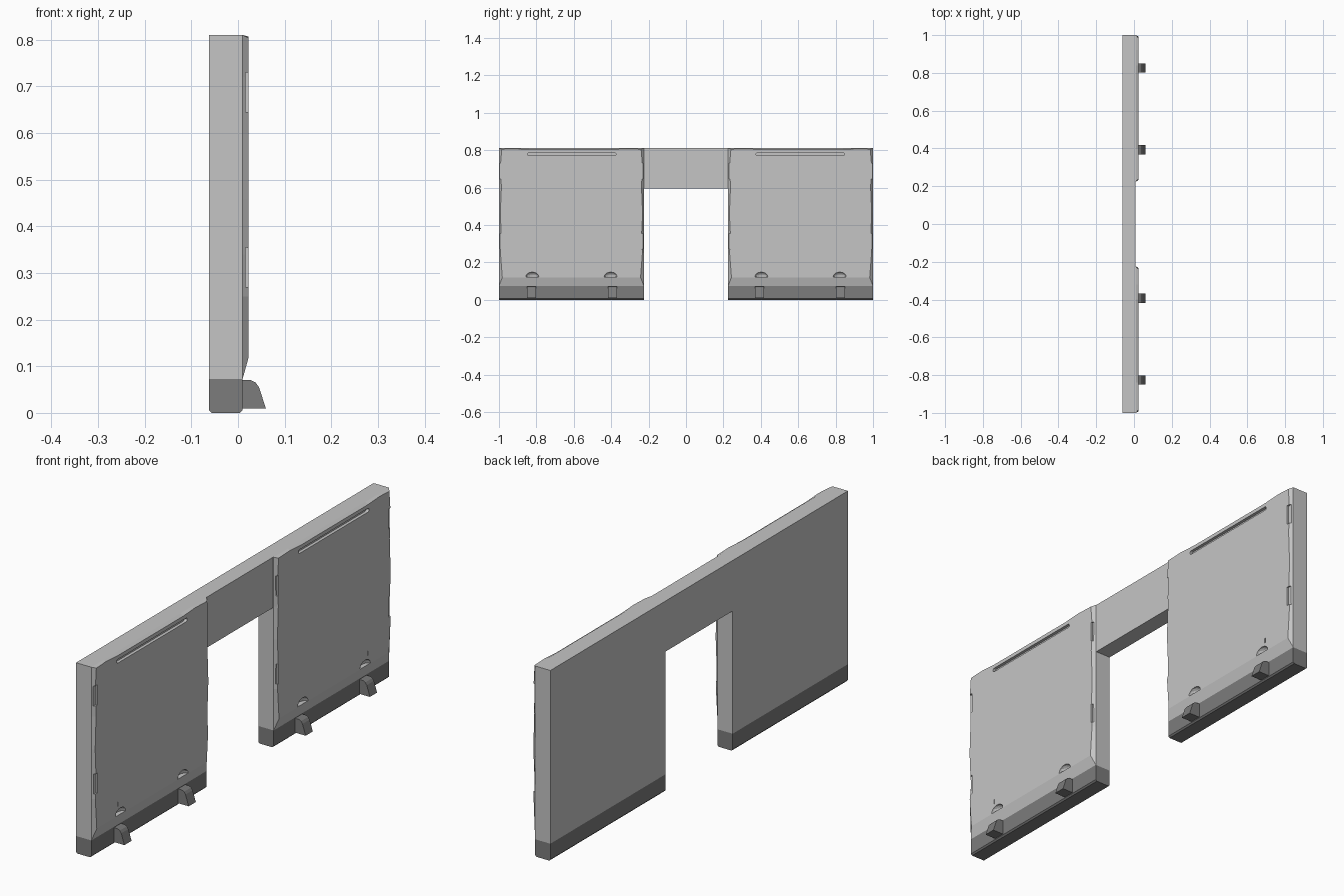
import bpy, bmesh, math
from mathutils import Matrix, Vector

cube = bpy.data.objects.get("Cube")
if cube:
    bpy.data.objects.remove(cube, do_unlink=True)


def material(name, value):
    m = bpy.data.materials.new(name)
    m.use_nodes = True
    colour = (value, value, value, 1)
    m.diffuse_color = colour
    m.node_tree.nodes["Principled BSDF"].inputs["Base Color"].default_value = colour
    return m


light = material("light grey", 0.56)
dark = material("dark grey", 0.2)

BACK, STEP, FACE = -0.062, 0.01, 0.023
INNER, OUTER = 0.225, 1.0
BASE_TOP, TOP = 0.073, 0.81


def make(name, bm, mat):
    bmesh.ops.recalc_face_normals(bm, faces=bm.faces)
    mesh = bpy.data.meshes.new(name)
    bm.to_mesh(mesh)
    bm.free()
    obj = bpy.data.objects.new(name, mesh)
    bpy.context.collection.objects.link(obj)
    mesh.materials.append(mat)
    return obj


def add_box(bm, x, y, z):
    size = Vector((x[1] - x[0], abs(y[1] - y[0]), z[1] - z[0]))
    mid = Vector((sum(x) / 2, sum(y) / 2, sum(z) / 2))
    bmesh.ops.create_cube(bm, size=1, matrix=Matrix.Translation(mid) @ Matrix.Diagonal(size).to_4x4())


def loft(rings):
    """Solid through closed rings of equal length."""
    bm = bmesh.new()
    loops = [[bm.verts.new(p) for p in ring] for ring in rings]
    n = len(loops[0])
    for a, b in zip(loops, loops[1:]):
        for i in range(n):
            j = (i + 1) % n
            bm.faces.new((a[i], a[j], b[j], b[i]))
    bm.faces.new(loops[0][::-1])
    bm.faces.new(loops[-1])
    return bm


def extrude_profile(profile, y0, y1):
    return loft([[(x, y, z) for x, z in profile] for y in (y0, y1)])


def panel(side):
    # Outline position paired with its worn, inset front edge
    edge = [(0.25, 0.008), (0.34, 0.013), (0.46, 0.007), (0.6, 0.013), (0.72, 0.008)]
    rim = [(0.32, 0.003), (0.4, 0.008), (0.84, 0.008), (0.92, 0.003)]
    pairs = [((INNER, BASE_TOP), (INNER + 0.018, 0.12)), ((OUTER, BASE_TOP), (OUTER - 0.018, 0.12))]
    pairs += [((OUTER, z), (OUTER - d, z)) for z, d in edge]
    pairs += [((OUTER, TOP), (OUTER - 0.015, TOP - 0.006))]
    pairs += [((y, TOP), (y, TOP - d)) for y, d in reversed(rim)]
    pairs += [((INNER, TOP), (INNER + 0.015, TOP - 0.006))]
    pairs += [((INNER, z), (INNER + d, z)) for z, d in reversed(edge)]
    rings = [[(x, side * p[k][0], p[k][1]) for p in pairs]
             for x, k in ((BACK, 0), (STEP, 0), (FACE, 1))]
    return make("wall_panel", loft(rings), light)


def panel_cutters(side):
    bm = bmesh.new()
    # Long slot near the top
    ring = []
    for centre, start in ((0.84, -90), (0.382, 90)):
        for k in range(7):
            a = math.radians(start + k * 30)
            ring.append((side * (centre + 0.008 * math.cos(a)), 0.778 + 0.008 * math.sin(a)))
    slot = loft([[(x, y, z) for y, z in ring] for x in (0.01, 0.04)])
    mesh = bpy.data.meshes.new("slot")
    slot.to_mesh(mesh)
    slot.free()
    bm.from_mesh(mesh)
    bpy.data.meshes.remove(mesh)
    # Half-dome pockets near the bottom
    for y in (0.403, 0.822):
        shape = Matrix.Translation((FACE, side * y, 0.122)) @ Matrix.Diagonal((0.02, 0.035, 0.026, 1))
        dome = bmesh.ops.create_uvsphere(bm, u_segments=16, v_segments=8, radius=1, matrix=shape)
        verts = dome["verts"]
        parts = verts + list({e for v in verts for e in v.link_edges}) + list({f for v in verts for f in v.link_faces})
        cut = bmesh.ops.bisect_plane(bm, geom=parts, plane_co=(0, 0, 0.122), plane_no=(0, 0, -1), clear_outer=True, dist=1e-5)
        rim = [g for g in cut["geom_cut"] if isinstance(g, bmesh.types.BMEdge)]
        bmesh.ops.contextual_create(bm, geom=rim)
    # Shallow clip recesses along both upright edges
    for z in ((0.27, 0.355), (0.645, 0.73)):
        add_box(bm, (0.016, 0.04), (side * 0.977, side * 1.02), z)
        add_box(bm, (0.016, 0.04), (side * 0.2, side * 0.238), z)
    # Hairline nick over the outer pocket
    add_box(bm, (0.019, 0.04), (side * 0.838, side * 0.842), (0.16, 0.18))
    return make("panel_cutter", bm, light)


def carve(obj, cutter):
    mod = obj.modifiers.new("recesses", 'BOOLEAN')
    mod.operation = 'DIFFERENCE'
    mod.solver = 'EXACT'
    mod.object = cutter
    bpy.context.view_layer.update()
    bpy.context.view_layer.objects.active = obj
    bpy.ops.object.modifier_apply(modifier=mod.name)
    bpy.data.objects.remove(cutter, do_unlink=True)


# Two mirrored wall panels, each with a skirting and two feet
skirting = [(BACK + 0.005, 0), (0.004, 0), (STEP, 0.006), (STEP, BASE_TOP), (BACK, BASE_TOP), (BACK, 0.006)]
foot = [(0, 0.009), (0.06, 0.009), (0.045, 0.055), (0.038, 0.065), (0.028, 0.07), (0, 0.07)]
for side, word in ((-1, "front"), (1, "rear")):
    wall = panel(side)
    wall.name = word + "_wall_panel"
    carve(wall, panel_cutters(side))
    make(word + "_skirting", extrude_profile(skirting, side * INNER, side * OUTER), dark)
    for y, place in ((0.393, "inner"), (0.825, "outer")):
        make(f"{word}_{place}_foot", extrude_profile(foot, side * y - 0.024, side * y + 0.024), dark)

# Lintel over the doorway
bm = bmesh.new()
add_box(bm, (BACK, 0.008), (-INNER, INNER), (0.595, TOP))
make("door_lintel", bm, light)
